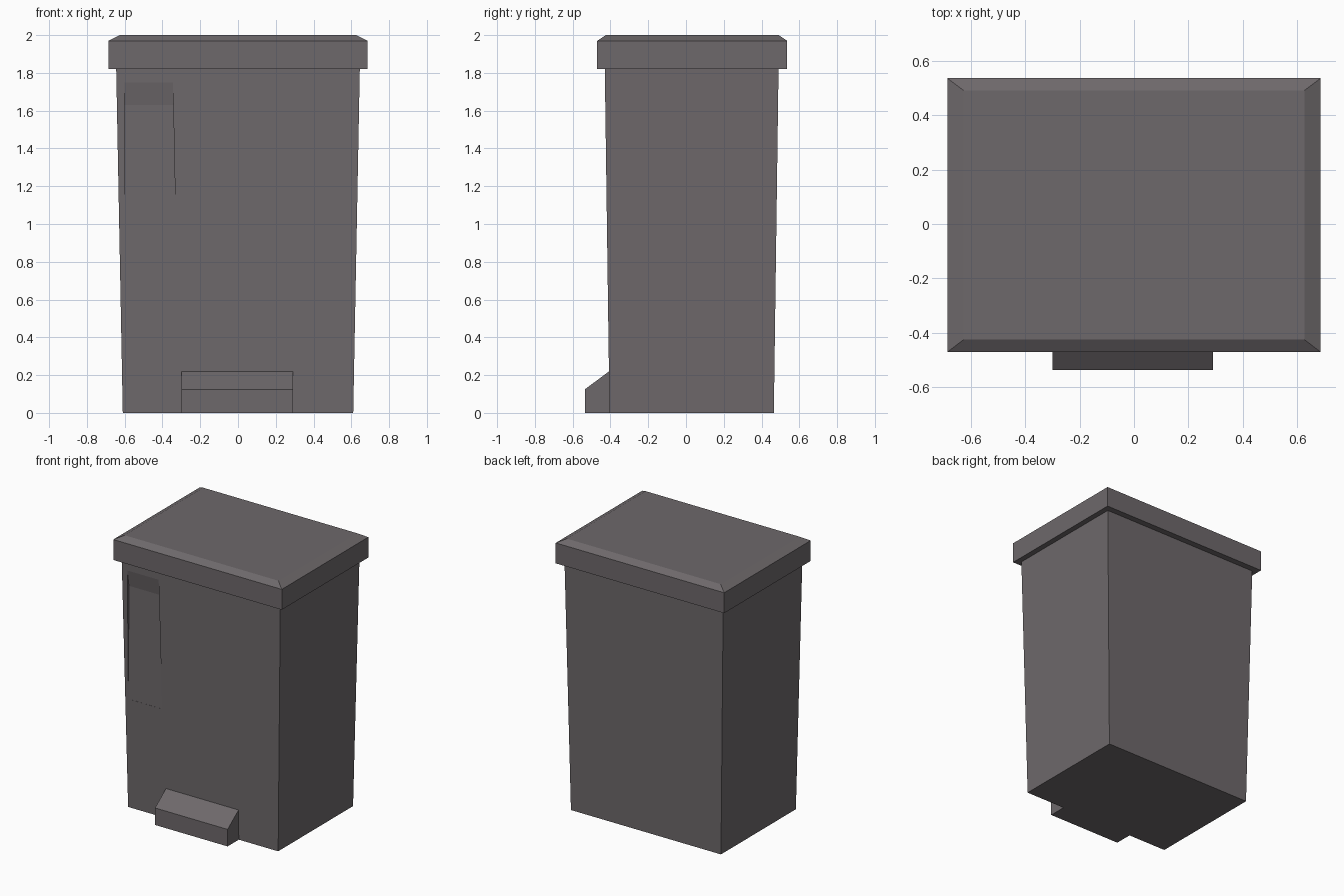
import bpy, bmesh

if "Cube" in bpy.data.objects:
    bpy.data.objects.remove(bpy.data.objects["Cube"])

plastic = bpy.data.materials.new("warm_grey_plastic")
plastic.diffuse_color = (0.155, 0.140, 0.147, 1)
plastic.use_nodes = True
plastic.node_tree.nodes["Principled BSDF"].inputs["Base Color"].default_value = plastic.diffuse_color


def make_object(name, bm):
    bmesh.ops.recalc_face_normals(bm, faces=bm.faces)
    mesh = bpy.data.meshes.new(name)
    bm.to_mesh(mesh)
    bm.free()
    mesh.materials.append(plastic)
    obj = bpy.data.objects.new(name, mesh)
    bpy.context.collection.objects.link(obj)
    return obj


def loft(name, sections):
    """Stack rectangular sections (half width, front y, back y, z)."""
    bm = bmesh.new()
    rings = [[bm.verts.new(p) for p in ((-w, f, z), (w, f, z), (w, b, z), (-w, b, z))]
             for w, f, b, z in sections]
    bm.faces.new(rings[0])
    bm.faces.new(rings[-1])
    for lo, hi in zip(rings, rings[1:]):
        for i in range(4):
            j = (i + 1) % 4
            bm.faces.new((lo[i], lo[j], hi[j], hi[i]))
    return make_object(name, bm)


def extrude_profile(name, profile, x0, x1):
    """Extrude a (y, z) side profile from x0 to x1."""
    bm = bmesh.new()
    face = bm.faces.new([bm.verts.new((x0, y, z)) for y, z in profile])
    out = bmesh.ops.extrude_face_region(bm, geom=[face])
    verts = [v for v in out["geom"] if isinstance(v, bmesh.types.BMVert)]
    bmesh.ops.translate(bm, verts=verts, vec=(x1 - x0, 0, 0))
    return make_object(name, bm)


# Tapered bin body
body = loft("bin_body", [(0.61, -0.405, 0.465, 0), (0.645, -0.43, 0.49, 1.83)])

# Overhanging lid with chamfered top
loft("lid", [(0.685, -0.47, 0.535, 1.82), (0.685, -0.47, 0.535, 1.97),
             (0.625, -0.424, 0.49, 2.0)])

# Foot pedal
extrude_profile("foot_pedal", [(-0.535, 0), (-0.535, 0.125), (-0.407, 0.22),
                               (-0.39, 0.22), (-0.39, 0)], -0.30, 0.29)

# Shallow wedge recess on the front, deepest just below its sloped top
cutter = extrude_profile("recess_cutter", [(-0.46, 1.75), (-0.429, 1.75), (-0.410, 1.63),
                                           (-0.415, 0.8), (-0.46, 0.8)], -0.60, -0.345)
for v in cutter.data.vertices:      # right edge leans with the body taper
    if v.co.x > -0.5:
        v.co.x += 0.02 * (1.75 - v.co.z)
cutter.hide_render = True
cutter.hide_set(True)
cut = body.modifiers.new("front_recess", 'BOOLEAN')
cut.operation = 'DIFFERENCE'
cut.solver = 'EXACT'
cut.object = cutter
